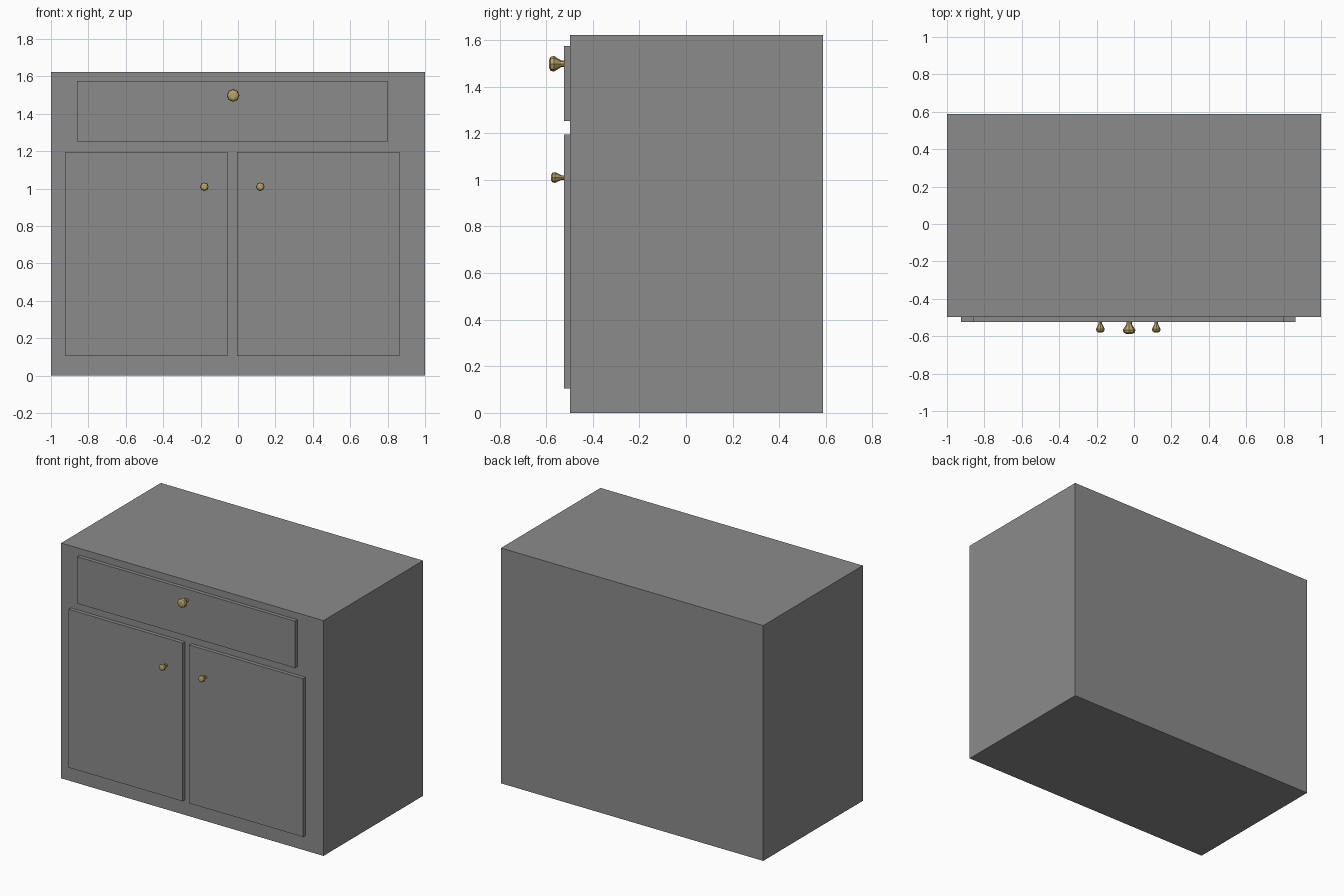
import bpy, bmesh, math

if "Cube" in bpy.data.objects:
    bpy.data.objects.remove(bpy.data.objects["Cube"])

BODY_FRONT, BACK = -0.497, 0.587
PANEL_FRONT = -0.523


def material(name, color):
    mat = bpy.data.materials.new(name)
    mat.diffuse_color = (*color, 1)
    mat.use_nodes = True
    mat.node_tree.nodes["Principled BSDF"].inputs["Base Color"].default_value = mat.diffuse_color
    return mat


brass = material("brass", (0.48, 0.37, 0.13))
dark_grey = material("dark_grey", (0.26, 0.26, 0.26))


def finish(name, bm, mat):
    bmesh.ops.recalc_face_normals(bm, faces=bm.faces)
    mesh = bpy.data.meshes.new(name)
    bm.to_mesh(mesh)
    bm.free()
    mesh.materials.append(mat)
    ob = bpy.data.objects.new(name, mesh)
    bpy.context.collection.objects.link(ob)
    return ob


def box(name, x0, x1, y0, y1, z0, z1):
    bm = bmesh.new()
    bmesh.ops.create_cube(bm, size=1)
    for v in bm.verts:
        v.co = (x1 if v.co.x > 0 else x0,
                y1 if v.co.y > 0 else y0,
                z1 if v.co.z > 0 else z0)
    return finish(name, bm, dark_grey)


def knob(name, x, z, radius, length, sides=8):
    # (fraction of length out from the panel, fraction of head radius)
    profile = [(-0.05, 0.42), (0.2, 0.42), (0.68, 1.0), (0.9, 0.88), (1.0, 0.5)]
    bm = bmesh.new()
    rings = []
    for d, r in profile:
        rings.append([bm.verts.new((
            x + radius * r * math.cos(math.tau * i / sides),
            PANEL_FRONT - length * d,
            z + radius * r * math.sin(math.tau * i / sides)))
            for i in range(sides)])
    for a, b in zip(rings, rings[1:]):
        for i in range(sides):
            j = (i + 1) % sides
            bm.faces.new((a[i], a[j], b[j], b[i]))
    bm.faces.new(rings[0])
    bm.faces.new(rings[-1])
    return finish(name, bm, brass)


# Carcass
box("cabinet_body", -1, 1, BODY_FRONT, BACK, 0, 1.622)

# Raised drawer front and doors
box("drawer_front", -0.86, 0.80, PANEL_FRONT, BODY_FRONT, 1.252, 1.575)
box("left_door", -0.925, -0.056, PANEL_FRONT, BODY_FRONT, 0.104, 1.195)
box("right_door", -0.006, 0.863, PANEL_FRONT, BODY_FRONT, 0.104, 1.195)

# Faceted brass knobs
knob("drawer_knob", -0.026, 1.498, 0.034, 0.064)
knob("left_door_knob", -0.180, 1.01, 0.023, 0.056)
knob("right_door_knob", 0.119, 1.01, 0.023, 0.056)
